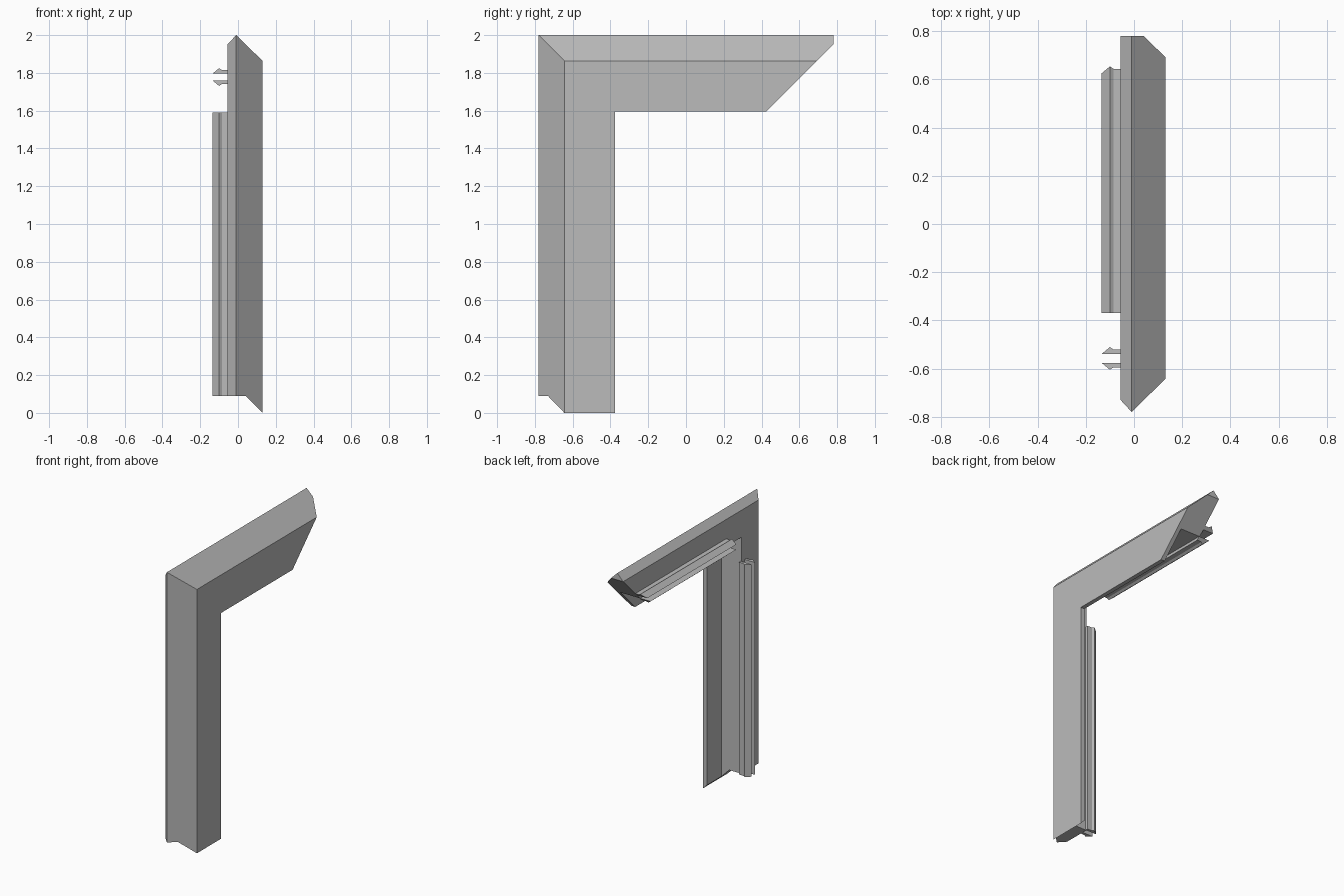
import bpy
import bmesh

cube = bpy.data.objects.get("Cube")
if cube:
    bpy.data.objects.remove(cube, do_unlink=True)

grey = bpy.data.materials.new("plain_grey")
grey.use_nodes = True
grey.diffuse_color = (0.5, 0.5, 0.5, 1)
grey.node_tree.nodes["Principled BSDF"].inputs["Base Color"].default_value = (0.5, 0.5, 0.5, 1)

OUTER, TOP = -0.78, 2.0


# A profile point is (x, depth), with depth measured in from the outer edge.
def on_post(x, d, z):
    return (x, OUTER + d, z)


def on_beam(x, d, y):
    return (x, y, TOP - d)


def sweep(name, rings, splits=()):
    """Skin a list of rings, cap both ends, crease a cap between two points."""
    bm = bmesh.new()
    loops = [[bm.verts.new(p) for p in ring] for ring in rings]
    n = len(loops[0])
    for a, b in zip(loops, loops[1:]):
        for i in range(n):
            j = (i + 1) % n
            bm.faces.new((a[i], a[j], b[j], b[i]))
    bm.faces.new(loops[0])
    bm.faces.new(loops[-1])
    for ring, i, j in splits:
        bmesh.ops.connect_verts(bm, verts=[loops[ring][i], loops[ring][j]])
    bmesh.ops.recalc_face_normals(bm, faces=bm.faces[:])
    mesh = bpy.data.meshes.new(name)
    bm.to_mesh(mesh)
    bm.free()
    mesh.materials.append(grey)
    obj = bpy.data.objects.new(name, mesh)
    bpy.context.collection.objects.link(obj)
    return obj


# Moulding: L-shaped section swept up the post, round the mitre, along the beam
section = [(-0.01, 0), (0.04, 0.049), (0.13, 0.136), (0.13, 0.405),
           (0.10, 0.405), (0.10, 0.24), (0.04, 0.24),
           (-0.055, 0.24), (-0.055, 0.049)]
foot = [on_post(x, d, min(0.09, 0.13 - x)) for x, d in section]
mitre = [on_post(x, d, TOP - d) for x, d in section]
tip = [on_beam(x, d, min(0.78, 0.829 - d)) for x, d in section]
sweep("corner_moulding", [foot, mitre, tip], [(0, 1, 6), (2, 1, 8)])

# Barbed clip strips: mirrored pairs on the back of the post and the beam
barb = [(-0.05, 0.018), (-0.135, 0.018), (-0.10, 0.047),
        (-0.085, 0.037), (-0.05, 0.037)]
for side, label in ((-1, "outer"), (1, "inner")):
    clip = [(x, 0.222 + side * off) for x, off in barb]
    sweep("post_clip_" + label,
          [[on_post(x, d, z) for x, d in clip] for z in (0.09, 1.59)])
    sweep("beam_clip_" + label,
          [[on_beam(x, d, -0.37) for x, d in clip],
           [on_beam(x, d, 0.829 - d) for x, d in clip]])
